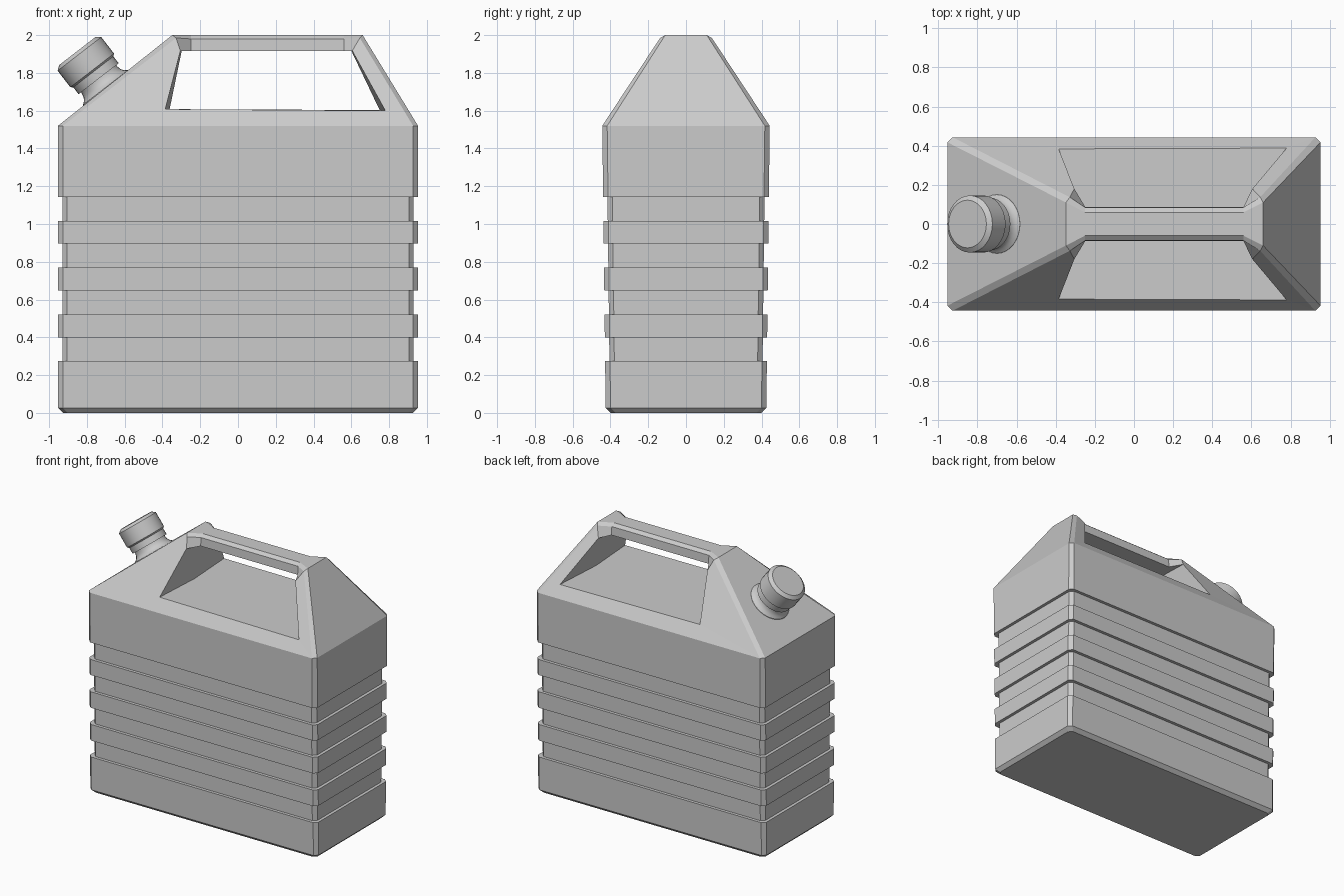
import bpy, bmesh
from math import cos, sin, pi
from mathutils import Vector

if "Cube" in bpy.data.objects:
    bpy.data.objects.remove(bpy.data.objects["Cube"])

HX, CH = 0.953, 0.026


def finish(bm, name):
    bmesh.ops.recalc_face_normals(bm, faces=bm.faces[:])
    me = bpy.data.meshes.new(name)
    bm.to_mesh(me)
    bm.free()
    ob = bpy.data.objects.new(name, me)
    bpy.context.collection.objects.link(ob)
    return ob


# ---- canister body: stacked chamfered rectangles with ribs
bm = bmesh.new()


def ring(z, inset=0.0):
    x, y, c = HX - inset, 0.425 + 0.012 * z - inset, CH
    pts = [(-x + c, -y), (x - c, -y), (x, -y + c), (x, y - c),
           (x - c, y), (-x + c, y), (-x, y - c), (-x, -y + c)]
    return [bm.verts.new((px, py, z)) for px, py in pts]


def bridge(a, b, skip=()):
    for i in range(8):
        if i not in skip:
            j = (i + 1) % 8
            bm.faces.new((a[i], a[j], b[j], b[i]))


levels = [(0, 0.026), (0.026, 0)]
for lo, hi in ((0.275, 0.4), (0.522, 0.648), (0.77, 0.897), (1.015, 1.143)):
    levels += [(lo, 0), (lo, 0.023), (hi, 0.023), (hi, 0)]
levels.append((1.52, 0))
rings = [ring(*l) for l in levels]
for a, b in zip(rings, rings[1:]):
    bridge(a, b)
bm.faces.new(rings[0])
base = rings[-1]

# ---- sloping shoulders; front and back faces stay open for the handle
xl, xr, yt = -0.348, 0.66, 0.11
top_pts = [(xl + 0.02, -0.137, 1.985), (xr - 0.015, -0.137, 1.985),
           (xr, -yt, 2), (xr, yt, 2), (xr - 0.015, 0.137, 1.985),
           (xl + 0.02, 0.137, 1.985), (xl, yt, 2), (xl, -yt, 2)]
top = [bm.verts.new(p) for p in top_pts]
bridge(base, top, skip=(0, 4))

# ---- handle opening and grip bar
mid = {k: bm.verts.new(p) for k, p in {
    "bl": (-0.362, 0, 1.608), "br": (0.75, 0, 1.603),
    "tl": (-0.298, 0, 1.917), "tr": (0.6, 0, 1.917)}.items()}
sides = []
for s, (il, ir, el, er) in ((-1, (0, 1, 7, 2)), (1, (5, 4, 6, 3))):
    v = {k: bm.verts.new((x, s * y, z)) for k, (x, y, z) in {
        "bl": (-0.385, 0.384, 1.608), "br": (0.78, 0.388, 1.6),
        "tl": (-0.305, 0.18, 1.917), "tr": (0.605, 0.18, 1.917),
        "ql": (-0.25, 0.088, 1.917), "qr": (0.56, 0.088, 1.917),
        "rl": (-0.25, 0.085, 1.98), "rr": (0.56, 0.085, 1.98),
        "pl": (-0.25, 0.06, 2), "pr": (0.56, 0.06, 2)}.items()}
    bm.faces.new((base[il], base[ir], v["br"], v["bl"]))
    for e, i, t in (("l", il, el), ("r", ir, er)):
        b_, t_, q, r, p = (v[k + e] for k in "btqrp")
        bm.faces.new((base[i], b_, t_, top[i]))
        bm.faces.new((top[i], t_, q, r))
        bm.faces.new((top[i], r, p, top[t]))
        bm.faces.new((b_, t_, mid["t" + e], mid["b" + e]))
    bm.faces.new((v["ql"], v["qr"], v["rr"], v["rl"]))
    bm.faces.new((v["rl"], v["rr"], v["pr"], v["pl"]))
    sides.append(v)
f, k = sides
bm.faces.new((f["bl"], f["br"], mid["br"], k["br"], k["bl"], mid["bl"]))
bm.faces.new((f["tl"], f["ql"], f["qr"], f["tr"], mid["tr"],
              k["tr"], k["qr"], k["ql"], k["tl"], mid["tl"]))
bm.faces.new((top[7], f["pl"], f["pr"], top[2], top[3], k["pr"], k["pl"], top[6]))
finish(bm, "canister_body")

# ---- spout neck and screw cap, turned about the shoulder's normal
axis = Vector((-0.61, 0, 0.79)).normalized()
rot = Vector((0, 0, 1)).rotation_difference(axis)
origin = Vector((-0.7, 0, 1.72))


def lathe(name, profile, n=32):
    b = bmesh.new()
    loops = [[b.verts.new(origin + rot @ Vector((r * cos(2 * pi * i / n), r * sin(2 * pi * i / n), h)))
              for i in range(n)] for r, h in profile]
    for lo, hi in zip(loops, loops[1:]):
        for i in range(n):
            j = (i + 1) % n
            b.faces.new((lo[i], lo[j], hi[j], hi[i]))
    b.faces.new(loops[0])
    b.faces.new(loops[-1])
    ob = finish(b, name)
    bpy.ops.object.select_all(action='DESELECT')
    ob.select_set(True)
    bpy.context.view_layer.objects.active = ob
    bpy.ops.object.shade_smooth_by_angle(angle=pi / 6)


lathe("spout_neck", [(0.153, -0.01), (0.15, 0.003), (0.133, 0.016), (0.122, 0.034),
                     (0.118, 0.055), (0.118, 0.08)])
lathe("screw_cap", [(0.134, 0.062), (0.134, 0.108), (0.146, 0.118), (0.146, 0.228), (0.122, 0.247)])
